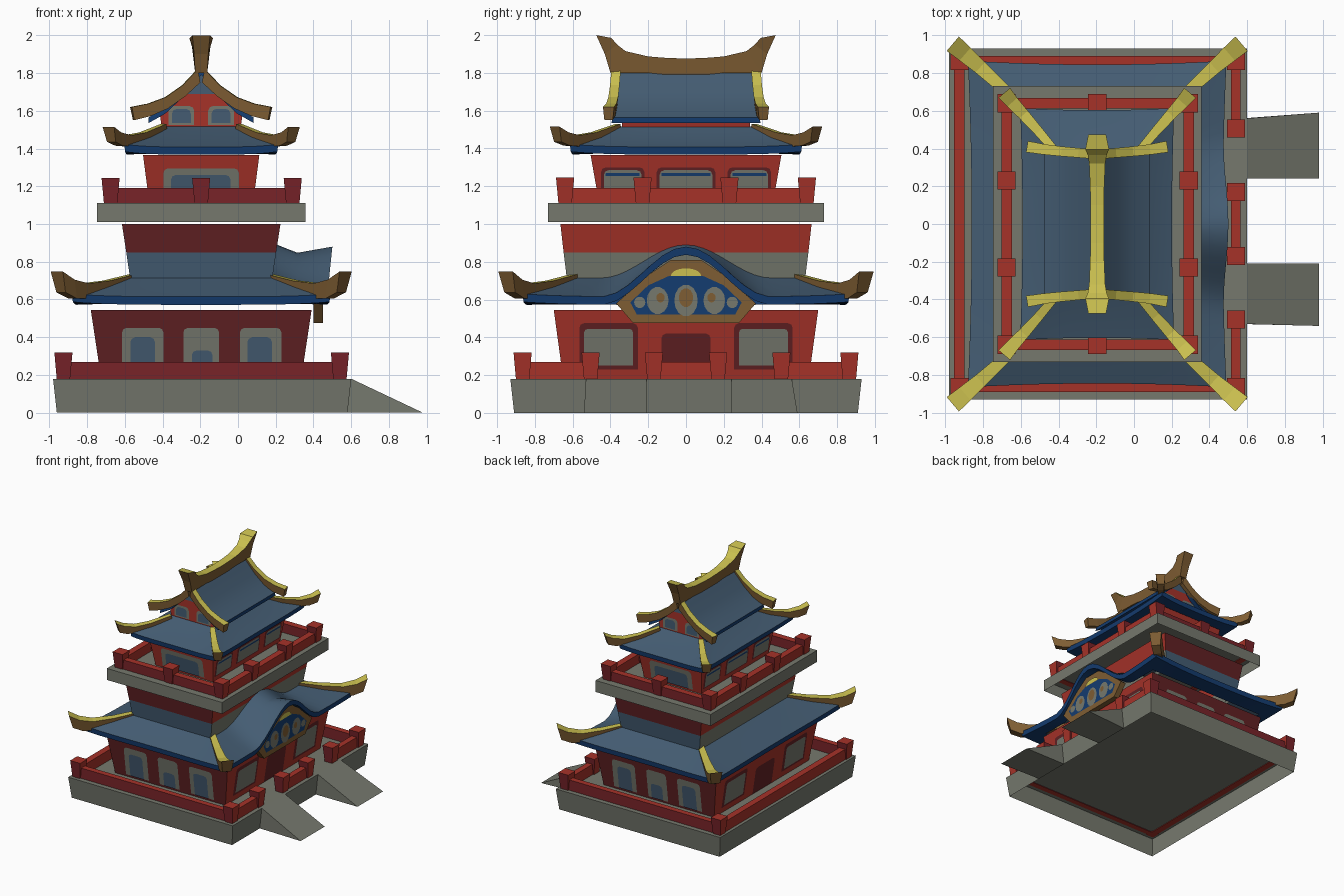
import bpy, bmesh, math

if "Cube" in bpy.data.objects:
    bpy.data.objects.remove(bpy.data.objects["Cube"])

CX = -0.195  # centre line of the tower


def mat(name, r, g, b):
    m = bpy.data.materials.new(name)
    m.diffuse_color = (r, g, b, 1)
    m.use_nodes = True
    m.node_tree.nodes["Principled BSDF"].inputs["Base Color"].default_value = m.diffuse_color
    return m


MATS = [mat("stone_grey", .18, .19, .155), mat("red", .38, .032, .022),
        mat("dark_red", .12, .015, .017), mat("crimson", .19, .017, .022),
        mat("roof_blue", .058, .108, .17), mat("navy", .007, .045, .16),
        mat("yellow", .60, .53, .08), mat("brown", .21, .11, .033)]
GREY, RED, DARK, CRIM, BLUE, NAVY, YEL, BROWN = range(8)


def build(name, verts, faces, color, smooth=False):
    """color is an index or a rule(face, number)."""
    bm = bmesh.new()
    vs = [bm.verts.new(v) for v in verts]
    fs = [bm.faces.new([vs[i] for i in f]) for f in faces]
    if len(fs) > 1:
        bmesh.ops.recalc_face_normals(bm, faces=fs)
    bm.normal_update()
    for i, f in enumerate(fs):
        f.material_index = color(f, i) if callable(color) else color
    me = bpy.data.meshes.new(name)
    bm.to_mesh(me)
    bm.free()
    for m in MATS:
        me.materials.append(m)
    ob = bpy.data.objects.new(name, me)
    bpy.context.collection.objects.link(ob)
    if smooth:
        bpy.ops.object.select_all(action='DESELECT')
        ob.select_set(True)
        bpy.context.view_layer.objects.active = ob
        bpy.ops.object.shade_smooth_by_angle(angle=math.radians(30))
    return ob


def loft(name, rings, color, bottom=False, top=False, smooth=False):
    n = len(rings[0])
    verts = [p for r in rings for p in r]
    faces = [(k * n + i, k * n + (i + 1) % n, (k + 1) * n + (i + 1) % n, (k + 1) * n + i)
             for k in range(len(rings) - 1) for i in range(n)]
    if bottom:
        faces.append(tuple(reversed(range(n))))
    if top:
        faces.append(tuple(range(len(verts) - n, len(verts))))
    return build(name, verts, faces, color, smooth)


def rect(cx, cy, hx, hy, z):
    return [(cx - hx, cy - hy, z), (cx + hx, cy - hy, z), (cx + hx, cy + hy, z), (cx - hx, cy + hy, z)]


def prism_x(name, pts, x0, x1, color):
    return loft(name, [[(x, y, z) for y, z in pts] for x in (x0, x1)], color, True, True)


# ---- walls with plates on them
def wall(name, z0, z1, h0, h1, color, top=False):
    loft(name, [rect(CX, 0, *h0, z0), rect(CX, 0, *h1, z1)], color, top=top)

    def plate(pname, axis, pts, off, color):
        for s in (-1, 1):
            out = []
            for u, z in pts:
                t = (z - z0) / (z1 - z0)
                d = h0[axis] + (h1[axis] - h0[axis]) * t + off
                out.append((CX + s * d, u, z) if axis == 0 else (u, s * d, z))
            if (s > 0) == (axis == 1):
                out.reverse()
            build(pname, out, [range(len(out))], color)
    return plate


def arch(u0, u1, z0, z1, r=.025):
    return [(u0, z0), (u1, z0), (u1, z1 - r), (u1 - r * .3, z1 - r * .3), (u1 - r, z1),
            (u0 + r, z1), (u0 + r * .3, z1 - r * .3), (u0, z1 - r)]


def wall_red(f, i):
    return DARK if abs(f.normal.y) > .5 else RED


# Stone base, open below, and two ramps
loft("stone_base", [rect(-.19, 0, .77, .91, 0), rect(-.19, 0, .79, .93, .18)], GREY, top=True)
for ya, yb, yc in ((.24, .56, .59), (-.21, -.53, -.54)):
    build("ramp", [(.58, ya, 0), (.58, yb, 0), (.58, yb, .18), (.58, ya, .18), (.6, ya, .18), (.6, yb, .18),
                   (.98, ya, 0), (.98, yc, 0)],
          [(0, 1, 2, 3), (3, 2, 5, 4), (4, 5, 7, 6), (0, 3, 4, 6), (1, 7, 5, 2), (0, 6, 7, 1)], GREY)

# Lower room
p = wall("lower_wall", .18, .545, (.53, .65), (.585, .70), wall_red)
for a, b, c, d, t in ((-.615, -.395, -.57, -.44, .40), (-.29, -.10, -.245, -.135, .33), (.01, .23, .05, .18, .40)):
    p("window_frame", 1, arch(a, b, .2, .45), .005, GREY)
    p("window_pane", 1, arch(c, d, .2, t), .009, BLUE)
for s in (-1, 1):
    p("side_window_trim", 0, arch(s * .41 - .155, s * .41 + .155, .23, .475), .004, DARK)
    p("side_window", 0, arch(s * .41 - .13, s * .41 + .13, .25, .445, .02), .008, GREY)
p("door", 0, arch(-.13, .13, .185, .42), .004, DARK)

# Second tier: coloured lower band, red upper band
loft("middle_band", [rect(CX, 0, .372, .627, .68), rect(CX, 0, .397, .648, .85)],
     lambda f, i: BLUE if abs(f.normal.y) > .5 else GREY)
wall("middle_wall", .85, 1.0, (.397, .648), (.42, .665), wall_red)
loft("balcony_slab", [rect(CX, 0, .553, .73, 1.01), rect(CX, 0, .553, .73, 1.11)], GREY, top=True)

# Upper room
p = wall("upper_wall", 1.11, 1.365, (.275, .46), (.308, .505), lambda f, i: RED)
p("front_window_frame", 1, arch(CX - .2, CX + .2, 1.13, 1.295), .005, GREY)
p("front_window_pane", 1, arch(CX - .16, CX + .155, 1.13, 1.26), .009, BLUE)
for u, w in ((-.335, .1), (0, .14), (.335, .1)):
    p("upper_side_trim", 0, arch(u - w - .015, u + w + .015, 1.15, 1.30), .004, DARK)
    p("upper_side_window", 0, arch(u - w, u + w, 1.16, 1.285), .007, GREY)
    p("upper_side_lintel", 0, arch(u - w + .01, u + w - .01, 1.255, 1.27, .003), .009, NAVY)


# ---- railings
def rail_red(f, i):
    return CRIM if abs(f.normal.y) > .7 else RED


def bar(x0, y0, x1, y1, z0, z1, w=.028):
    hx, hy = max(abs(x1 - x0) / 2, w), max(abs(y1 - y0) / 2, w)
    loft("rail", [rect((x0 + x1) / 2, (y0 + y1) / 2, hx, hy, z) for z in (z0, z1)], rail_red, True, True)


def post(x, y, z0, z1):
    loft("rail_post", [rect(x, y, .035, .035, z0), rect(x, y, .048, .048, z1)], rail_red, True, True)


L, R, Y = -.925, .54, .865
bar(L, -Y, L, Y, .175, .27)
for s in (-1, 1):
    bar(L, s * Y, R, s * Y, .175, .27, .025)
    bar(R, s * .505, R, s * Y, .175, .27, .025)
    for x, y in ((L, Y), (R, Y), (R, .505), (R, .17)):
        post(x, s * y, .175, .32)
bar(R, -.17, R, .17, .175, .27, .025)

L, R, Y = -.675, .29, .64
for s in (-1, 1):
    bar(L, s * Y, R, s * Y, 1.105, 1.19)
    bar((L, R)[s > 0], -Y, (L, R)[s > 0], Y, 1.105, 1.19)
    for x in (L, R):
        post(x, s * Y, 1.105, 1.245)
        post(x, s * .23, 1.105, 1.245)
    post(CX, s * Y, 1.105, 1.245)


# ---- curved hipped roofs
def roof(name, rings, bump=0, n=28):
    out = []
    for hx, hy, z, lift, inn in rings:
        ring = []
        for side in range(4):
            for k in range(n):
                t = -1 + 2 * k / n
                q = inn * (1 - t * t)
                x, y = ((t * hx, -hy + q), (hx - q, t * hy), (-t * hx, hy - q), (-hx + q, -t * hy))[side]
                zz = z + lift * t ** 4
                if side == 1 and bump and abs(y) < .45:
                    b = math.cos(math.pi * y / .9) ** 2
                    zz += b * (bump if z < .65 else bump * .7)
                    x += b * .03 if z < .65 else 0
                ring.append((CX + x, y, zz))
        out.append(ring)
    m = 4 * n
    loft(name, out, lambda f, i: BLUE if i // m < len(rings) - 3 else NAVY, smooth=True)


roof("lower_roof", [(.375, .63, .715, 0, 0), (.52, .75, .662, .005, .01), (.685, .865, .615, .015, .02),
                    (.68, .86, .572, .015, .02), (.57, .69, .575, 0, 0)], bump=.265)
roof("upper_roof", [(.2, .33, 1.52, 0, 0), (.3, .48, 1.455, .005, .01), (.408, .615, 1.408, .015, .012),
                    (.403, .61, 1.368, .015, .012), (.3, .49, 1.372, 0, 0)])


# Arched side gable panel with painted ornament
def sym(pts):
    return pts + [(-y, z) for y, z in reversed(pts) if y]


def disc(name, y0, z0, ry, rz, x, color, a0=0, a1=2 * math.pi, n=14):
    pts = [(x, y0 + ry * math.cos(a0 + (a1 - a0) * i / n), z0 + rz * math.sin(a0 + (a1 - a0) * i / n))
           for i in range(n if a1 > 6 else n + 1)]
    build(name, pts, [range(len(pts))], color)


prism_x("gable_panel", sym([(-.28, .475), (-.37, .58), (-.2, .73), (-.08, .81), (.08, .81), (.2, .73), (.37, .58),
                            (.28, .475)][:4]), .40, .45, BROWN)
pts = sym([(-.26, .52), (-.295, .585), (-.2, .675), (-.09, .725)])
build("gable_field", [(.453, y, z) for y, z in reversed(pts)], [range(8)], NAVY)
for s, ry, rz in ((-.15, .058, .072), (0, .062, .085), (.15, .058, .072)):
    disc("gable_oval", s, .595, ry, rz, .456, GREY)
    disc("gable_boss", s * .9, .61, .038 if not s else .022, .05 if not s else .025, .459, BROWN)
for s in (-1, 1):
    disc("gable_corner", s * .245, .585, .03, .03, .456, GREY)
disc("gable_fan", 0, .725, .08, .04, .457, YEL, 0, math.pi)

# Top gabled roof
prof = [(0, 1.82), (.05, 1.765), (.11, 1.69), (.19, 1.615), (.278, 1.565)]
full = [(-x, z) for x, z in reversed(prof[1:])] + prof
loop = full + [(x, z - .03) for x, z in reversed(full)]
loft("top_roof", [[(CX + x, s * (.355 + .035 * (1.82 - z) / .255), z) for x, z in loop] for s in (-1, 1)],
     lambda f, i: BLUE if f.normal.z > .2 else NAVY, True, True, smooth=True)
gw = sym([(-.2, 1.44), (-.22, 1.59), (-.11, 1.68), (0, 1.79)])
loft("top_gable_wall", [[(CX + x, y, z) for x, z in gw] for y in (-.34, .34)], RED, True, True)
for s in (-1, 1):
    def gable_plate(name, pts, off, color):
        q = [(CX + x, s * (.34 + off), z) for x, z in pts]
        build(name, q if s < 0 else q[::-1], [range(len(q))], color)
    gable_plate("gable_peak", [(-.1, 1.69), (.1, 1.69), (0, 1.79)], .005, BLUE)
    for c in (-.105, .105):
        gable_plate("gable_window_frame", arch(c - .068, c + .068, 1.525, 1.625), .004, GREY)
        gable_plate("gable_window_pane", arch(c - .05, c + .05, 1.535, 1.61), .008, BLUE)


# ---- ridges: stations are (top point, bottom point, width)
def ridge(name, st):
    rings = []
    for i, (a, b, w) in enumerate(st):
        p0, p1 = st[max(i - 1, 0)][0], st[min(i + 1, len(st) - 1)][0]
        dx, dy = p1[0] - p0[0], p1[1] - p0[1]
        l = math.hypot(dx, dy)
        nx, ny = -dy / l * w / 2, dx / l * w / 2
        rings.append([(a[0] + nx, a[1] + ny, a[2]), (a[0] - nx, a[1] - ny, a[2]),
                      (b[0] - nx * .75, b[1] - ny * .75, b[2]), (b[0] + nx * .75, b[1] + ny * .75, b[2])])
    loft(name, rings, lambda f, i: YEL if f.normal.z > .4 else BROWN, True, True)


LOW = [(.36, .59, .735, .05, .05), (.5, .72, .70, .06, .06), (.62, .83, .685, .075, .08),
       (.70, .90, .705, .09, .10), (.765, .955, .748, .10, .11)]
UP = [(.2, .36, 1.53, .04, .05), (.31, .49, 1.485, .05, .05), (.39, .58, 1.47, .06, .06),
      (.45, .645, 1.485, .07, .07), (.492, .695, 1.515, .08, .08)]
BARGE = [(.02, .37, 1.82, .05, .07), (.10, .377, 1.735, .05, .06), (.19, .385, 1.672, .052, .06),
         (.28, .395, 1.638, .055, .065), (.372, .41, 1.62, .06, .07)]
for sx in (-1, 1):
    for sy in (-1, 1):
        for nm, path in (("lower_hip", LOW), ("upper_hip", UP), ("gable_ridge", BARGE)):
            ridge(nm, [((CX + sx * x, sy * y, z), (CX + sx * (x - .2 * h), sy * (y - (.2 * h if nm != "gable_ridge"
                        else 0)), z - h), w) for x, y, z, w, h in path])

# Main ridge with upswept ends
half = [(.395, 1.985, .475, 2.0, .125), (.365, 1.95, .43, 1.90, .10), (.32, 1.915, .40, 1.80, .085),
        (.2, 1.887, .2, 1.80, .075), (.1, 1.879, .1, 1.79, .07)]
st = [(-a, b, -c, d, w) for a, b, c, d, w in half] + [(0, 1.876, 0, 1.79, .07)] + half[::-1]
ridge("main_ridge", [((CX, a, b), (CX, c, d), w) for a, b, c, d, w in st])
